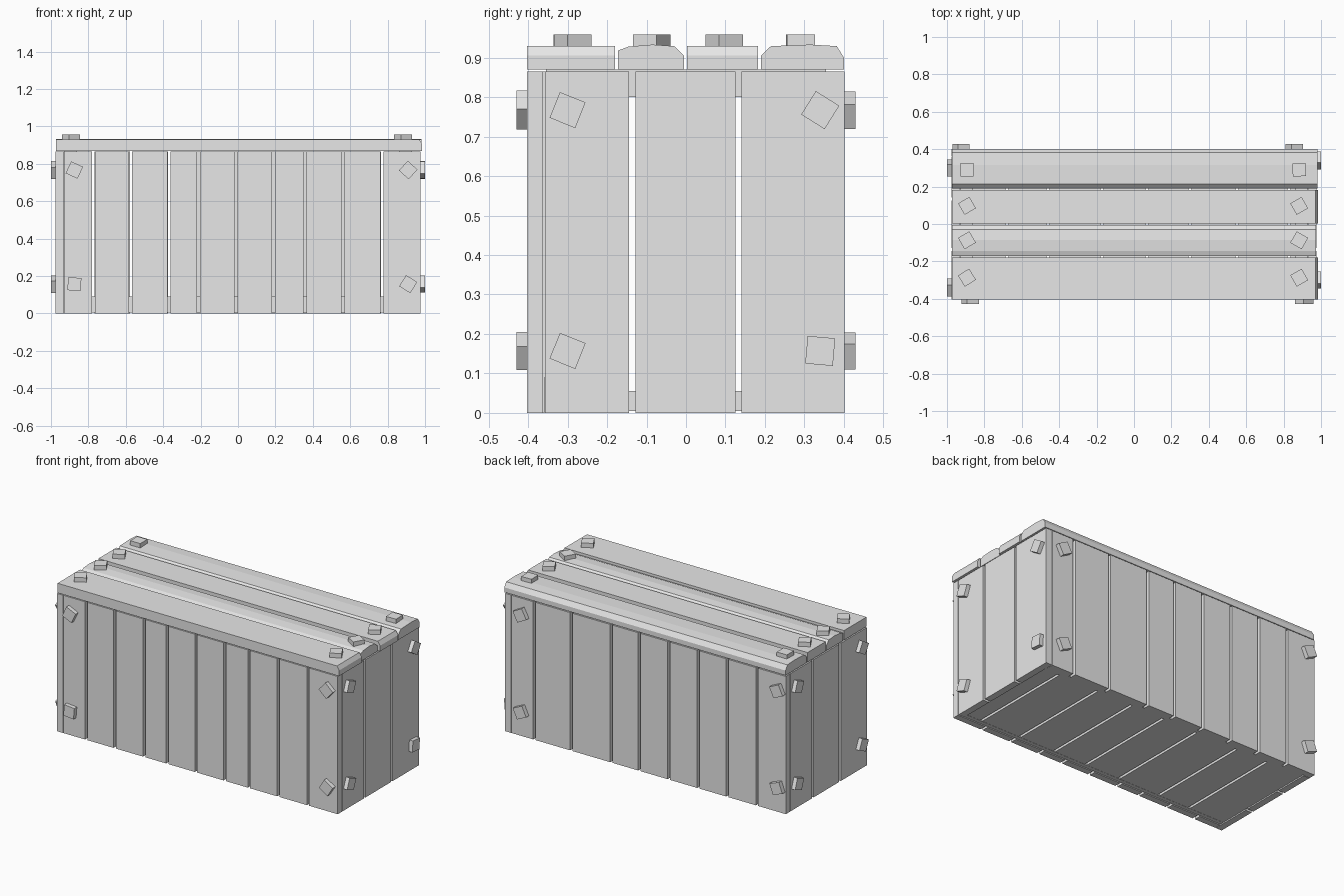
import bpy
import bmesh
from math import radians
from mathutils import Matrix, Vector

cube = bpy.data.objects.get("Cube")
if cube:
    bpy.data.objects.remove(cube, do_unlink=True)

grey = bpy.data.materials.new("plain_grey")
grey.use_nodes = True
colour = (0.8, 0.8, 0.8, 1)
grey.diffuse_color = colour
grey.node_tree.nodes["Principled BSDF"].inputs["Base Color"].default_value = colour


def finish(name, bm):
    bmesh.ops.recalc_face_normals(bm, faces=bm.faces)
    mesh = bpy.data.meshes.new(name)
    bm.to_mesh(mesh)
    bm.free()
    mesh.materials.append(grey)
    obj = bpy.data.objects.new(name, mesh)
    bpy.context.collection.objects.link(obj)
    return obj


def box(name, x, y, z):
    """Box from its (low, high) range on each axis."""
    bm = bmesh.new()
    bmesh.ops.create_cube(bm, size=1)
    for v in bm.verts:
        v.co = Vector([lo + (hi - lo) * (c + 0.5) for c, (lo, hi) in zip(v.co, (x, y, z))])
    return finish(name, bm)


def prism(name, profile, axis, span):
    """Extrude a closed (horizontal, z) profile along axis 0 (x) or 1 (y)."""
    def place(h, z, d):
        return (d, h, z) if axis == 0 else (h, d, z)
    bm = bmesh.new()
    face = bm.faces.new([bm.verts.new(place(h, z, span[0])) for h, z in profile])
    moved = bmesh.ops.extrude_face_region(bm, geom=[face])["geom"]
    shift = Vector(place(0, 0, span[1] - span[0]))
    bmesh.ops.translate(bm, vec=shift, verts=[g for g in moved if isinstance(g, bmesh.types.BMVert)])
    return finish(name, bm)


def bolt(name, centre, normal, angle):
    """Square bolt head, turned about the direction it faces."""
    bm = bmesh.new()
    bmesh.ops.create_cube(bm, size=1)
    normal = Vector(normal)
    bmesh.ops.scale(bm, vec=[0.034 if n else 0.07 for n in normal], verts=bm.verts)
    turn = Matrix.Rotation(radians(angle), 4, normal)
    bmesh.ops.transform(bm, matrix=Matrix.Translation(centre) @ turn, verts=bm.verts)
    return finish(name, bm)


def spans(start, end, gaps, width=0.016):
    """Ranges of the boards left between gaps."""
    edges = [start] + [g + s * width / 2 for g in gaps for s in (-1, 1)] + [end]
    return list(zip(edges[::2], edges[1::2]))


# Upright wall planks
WALL = (0, 0.865)
front_gaps = (-0.773, -0.575, -0.37, -0.21, -0.01, 0.19, 0.358, 0.562, 0.769)
back_gaps = (-0.775, -0.569, -0.367, -0.162, 0.043, 0.237, 0.516, 0.772)
end_gaps = (-0.136, 0.133)
for s in spans(-0.93, 0.975, front_gaps):
    box("front_plank", s, (-0.403, -0.362), WALL)
for s in spans(-0.975, 0.93, back_gaps):
    box("back_plank", s, (0.36, 0.402), WALL)
for s in spans(-0.357, 0.402, end_gaps):
    box("right_end_plank", (0.933, 0.975), s, WALL)
for s in spans(-0.403, 0.357, end_gaps):
    box("left_end_plank", (-0.975, -0.933), s, WALL)

# Floor boards, inner rails and lid battens
for s in spans(-0.93, 0.93, (-0.68, -0.46, -0.17, 0.07, 0.3, 0.55, 0.83)):
    box("floor_board", s, (-0.335, 0.335), (0.005, 0.055))
for side in (-1, 1):
    box("long_rail", (-0.93, 0.93), sorted((side * 0.335, side * 0.36)), (0.004, 0.09))
    box("lid_batten", sorted((side * 0.86, side * 0.93)), (-0.355, 0.355), (0.8, 0.87))

# Lid planks with a chamfered end
END = [(-0.972, 0.87), (0.985, 0.87), (0.985, 0.905), (0.97, 0.93), (-0.972, 0.93)]
prism("lid_plank_front", END, 1, (-0.403, -0.18))
prism("lid_plank_mid_back", END, 1, (0.003, 0.182))

# Lid planks with chamfered long edges and a slight crown
prism("lid_plank_mid_front",
      [(-0.172, 0.87), (-0.172, 0.918), (-0.145, 0.928), (-0.085, 0.933),
       (-0.03, 0.929), (-0.005, 0.905), (-0.005, 0.87)], 0, (-0.972, 0.972))
prism("lid_plank_back",
      [(0.19, 0.87), (0.19, 0.905), (0.215, 0.929), (0.315, 0.933),
       (0.382, 0.929), (0.4, 0.9), (0.4, 0.87)], 0, (-0.972, 0.982))

# Bolt heads on the walls
for x, z, a in ((-0.875, 0.767, 25), (-0.875, 0.157, 5), (0.91, 0.767, 42), (0.91, 0.157, 32)):
    bolt("front_bolt", (x, -0.412, z), (0, 1, 0), a)
for x, z, a in ((-0.925, 0.767, 25), (-0.925, 0.157, 20), (0.857, 0.767, 28), (0.857, 0.157, 25)):
    bolt("back_bolt", (x, 0.412, z), (0, 1, 0), a)
for y, z, a in ((-0.3, 0.767, -22), (0.34, 0.767, -32), (-0.3, 0.157, -22), (0.34, 0.157, -5)):
    bolt("right_end_bolt", (0.983, y, z), (1, 0, 0), a)
for y, z, a in ((-0.34, 0.767, 30), (0.3, 0.767, 22), (-0.34, 0.157, 25), (0.3, 0.157, 20)):
    bolt("left_end_bolt", (-0.983, y, z), (1, 0, 0), a)

# Bolt heads on the lid
for y, left, right in ((-0.287, 32, 30), (-0.087, 30, -30), (0.097, 30, 30), (0.29, 0, 2)):
    bolt("lid_bolt_left", (-0.893, y, 0.941), (0, 0, 1), left)
    bolt("lid_bolt_right", (0.883, y, 0.941), (0, 0, 1), right)
